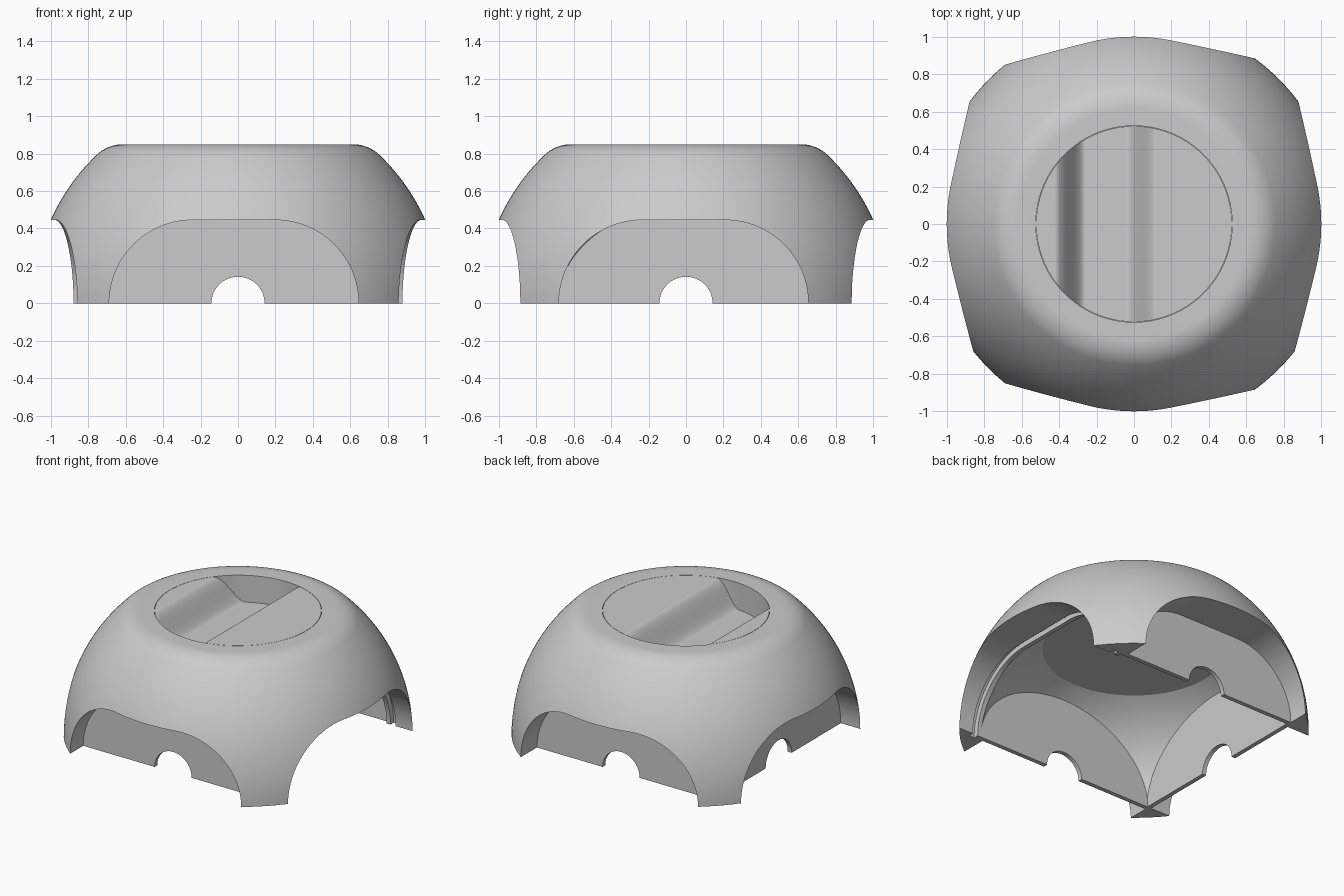
import bpy, bmesh
from math import sin, cos, pi, sqrt, atan2

if "Cube" in bpy.data.objects:
    bpy.data.objects.remove(bpy.data.objects["Cube"])

grey = bpy.data.materials.new("plain grey")
grey.use_nodes = True
grey.diffuse_color = (0.6, 0.6, 0.6, 1)
grey.node_tree.nodes["Principled BSDF"].inputs["Base Color"].default_value = (0.6, 0.6, 0.6, 1)


def finish(bm, name):
    bmesh.ops.remove_doubles(bm, verts=bm.verts, dist=1e-5)
    bmesh.ops.recalc_face_normals(bm, faces=bm.faces)
    mesh = bpy.data.meshes.new(name)
    bm.to_mesh(mesh)
    bm.free()
    mesh.materials.append(grey)
    obj = bpy.data.objects.new(name, mesh)
    bpy.context.collection.objects.link(obj)
    return obj


def revolve(name, profile, steps=128):
    """Lathe an (r, z) profile that starts and ends on the axis."""
    bm = bmesh.new()
    vs = [bm.verts.new((r, 0, z)) for r, z in profile]
    es = [bm.edges.new(p) for p in zip(vs, vs[1:])]
    bmesh.ops.spin(bm, geom=vs + es, cent=(0, 0, 0), axis=(0, 0, 1),
                   angle=2 * pi, steps=steps, use_merge=True)
    return finish(bm, name)


def prism(name, outline, axis, lo, hi):
    """Extrude a (u, z) outline along x or y."""
    bm = bmesh.new()
    ends = []
    for w in (lo, hi):
        ends.append([bm.verts.new((w, u, v) if axis == "x" else (u, w, v))
                     for u, v in outline])
        bm.faces.new(ends[-1])
    n = len(outline)
    for i in range(n):
        j = (i + 1) % n
        bm.faces.new((ends[0][i], ends[0][j], ends[1][j], ends[1][i]))
    return finish(bm, name)


def combine(obj, cutter, operation="DIFFERENCE"):
    """Apply a boolean and discard the cutter."""
    cutter.hide_render = True
    mod = obj.modifiers.new("cut", "BOOLEAN")
    mod.operation, mod.solver, mod.object = operation, "EXACT", cutter
    graph = bpy.context.evaluated_depsgraph_get()
    mesh = bpy.data.meshes.new_from_object(obj.evaluated_get(graph))
    obj.modifiers.clear()
    obj.data = mesh
    bpy.data.objects.remove(cutter)


def arc(cx, cz, rx, rz, start, end, n):
    return [(cx + rx * cos(start + (end - start) * i / n),
             cz + rz * sin(start + (end - start) * i / n)) for i in range(n + 1)]


def arch(mid, grow=0.0):
    """Wide arch with quarter round shoulders."""
    flat, r = 0.222, 0.445 + grow
    return ([(mid + flat + r, -0.1)] + arc(mid + flat, 0, r, r, 0, pi / 2, 24)
            + arc(mid - flat, 0, r, r, pi / 2, pi, 24) + [(mid - flat - r, -0.1)])


# Dome: a spherical side, rounded over into a flat top
R, TOP, FILLET = 1.096, 0.85, 0.2
fc = sqrt((R - FILLET) ** 2 - (TOP - FILLET) ** 2)
meet = atan2(TOP - FILLET, fc)
dome = revolve("dome_shell", [(0, 0)] + arc(0, 0, R, R, 0, meet, 28)
               + arc(fc, TOP - FILLET, FILLET, FILLET, meet, pi / 2, 12)[1:] + [(0, TOP)])

# Hollow inside: a flattened vault trimmed square by the wall panels
INNER, OUTER = 0.68, 0.71
rise = 0.73
lip = atan2(0.59 / rise, 0.58 / 0.965)
cavity = revolve("cavity", [(0, -0.1), (0.965, -0.1)]
                 + arc(0, 0, 0.965, rise, 0, lip, 24) + [(0, rise * sin(lip))])
square = prism("square", [(-INNER, -1), (INNER, -1), (INNER, 1), (-INNER, 1)], "x", -INNER, INNER)
combine(cavity, square, "INTERSECT")
combine(dome, cavity)

# Arched recesses on all sides; the +x side has no panel, only a slot for one
MID_X, MID_Y = -0.022, -0.013
combine(dome, prism("recess", arch(MID_X), "y", OUTER, 1.3))
combine(dome, prism("recess", arch(MID_X), "y", -1.3, -OUTER))
combine(dome, prism("recess", arch(MID_Y), "x", -1.3, -OUTER))
combine(dome, prism("recess", arch(MID_Y), "x", 0.5, 1.3))
combine(dome, prism("slot", arch(MID_Y, 0.035), "x", OUTER, OUTER + 0.04))

# Half round notches through the three panels
notch = arc(0, 0, 0.142, 0.142, 0, pi, 32) + [(-0.142, -0.1), (0.142, -0.1)]
combine(dome, prism("notch", notch, "y", -0.85, 0.85))
combine(dome, prism("notch", notch, "x", -0.85, 0))

# Round well in the top
WELL, FLOOR = 0.525, 0.63
combine(dome, revolve("well", [(0, FLOOR), (WELL, FLOOR), (WELL, 1), (0, 1)]))

# Top disc with a soft-edged trough running front to back
def trough(x):
    t = min(max((0.27 - abs(x + 0.15)) / 0.16, 0), 1)
    return TOP - 0.185 * t * t * (3 - 2 * t)


xs = [-0.44 + 0.58 * i / 72 for i in range(73)]
section = [(-0.7, FLOOR), (-0.7, TOP)] + [(x, trough(x)) for x in xs] + [(0.7, TOP), (0.7, FLOOR)]
disc = prism("top_disc", section, "y", -0.7, 0.7)
combine(disc, revolve("rim", [(0, 0), (WELL - 0.002, 0), (WELL - 0.002, 1), (0, 1)]), "INTERSECT")

for obj in (dome, disc):
    bpy.ops.object.select_all(action="DESELECT")
    obj.select_set(True)
    bpy.context.view_layer.objects.active = obj
    bpy.ops.object.shade_smooth_by_angle(angle=pi / 6)
